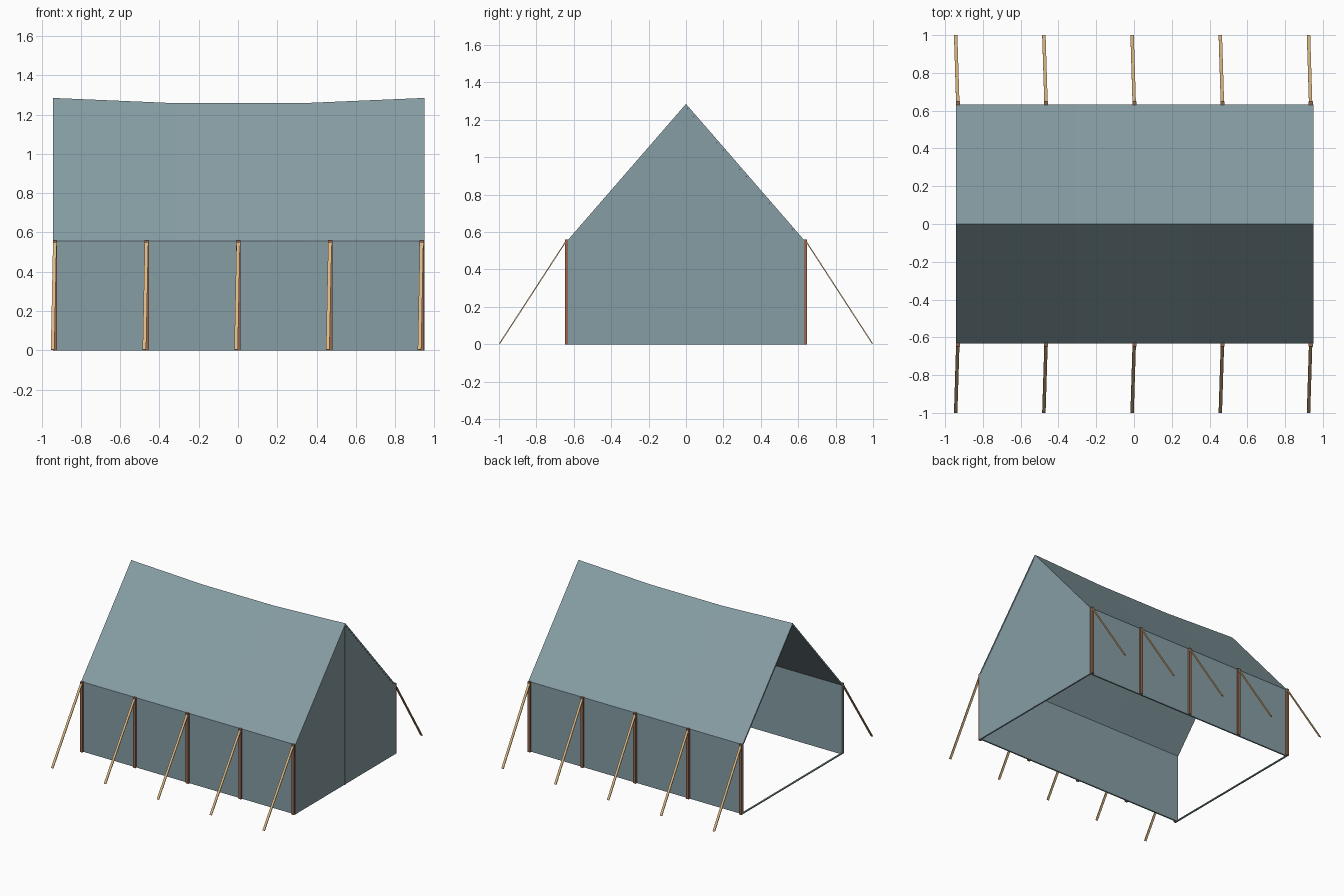
import bpy, bmesh
from mathutils import Vector, Matrix

if "Cube" in bpy.data.objects:
    bpy.data.objects.remove(bpy.data.objects["Cube"])

X0, X1 = -0.943, 0.950      # open end, closed end
W, EAVE, PEAK, SAG = 0.632, 0.557, 1.285, 1.258
THICK = 0.012


def material(name, rgb):
    m = bpy.data.materials.new(name)
    m.diffuse_color = (*rgb, 1)
    m.use_nodes = True
    m.node_tree.nodes["Principled BSDF"].inputs["Base Color"].default_value = m.diffuse_color
    return m


CANVAS = material("canvas", (0.24, 0.34, 0.37))
WOOD = material("wood", (0.30, 0.14, 0.08))
ROPE = material("rope", (0.72, 0.48, 0.23))


def finish(bm, name, mat):
    mesh = bpy.data.meshes.new(name)
    bm.to_mesh(mesh)
    bm.free()
    ob = bpy.data.objects.new(name, mesh)
    mesh.materials.append(mat)
    bpy.context.collection.objects.link(ob)
    return ob


def thicken(ob, t):
    mod = ob.modifiers.new("thickness", 'SOLIDIFY')
    mod.thickness = t
    mod.offset = -1
    mod.use_even_offset = True


def box(name, center, size, mat, rot=None):
    bm = bmesh.new()
    bmesh.ops.create_cube(bm, size=1)
    bm.transform(Matrix.Diagonal((*size, 1)))
    if rot:
        bm.transform(rot)
    bm.transform(Matrix.Translation(center))
    return finish(bm, name, mat)


# Side walls and sagging roof as one folded sheet
bm = bmesh.new()
rows = []
for x, ridge in ((X0, PEAK), (-0.31, SAG), (0.315, SAG), (X1, PEAK)):
    profile = ((-W, 0), (-W, EAVE), (0, ridge), (W, EAVE), (W, 0))
    rows.append([bm.verts.new((x, y, z)) for y, z in profile])
for a, b in zip(rows, rows[1:]):
    for j in range(4):
        bm.faces.new((a[j], b[j], b[j + 1], a[j + 1]))
thicken(finish(bm, "tent_walls_and_roof", CANVAS), THICK)

# Closed end: two door flaps meeting at a centre seam
for s, side in ((-1, "left"), (1, "right")):
    bm = bmesh.new()
    w = W - 0.006
    pts = ((0, 0), (w, 0), (w, EAVE - 0.004), (0, PEAK - 0.008))
    verts = [bm.verts.new((X1 - 0.002, s * y, z)) for y, z in pts]
    bm.faces.new(verts if s > 0 else verts[::-1])
    thicken(finish(bm, "door_flap_" + side, CANVAS), THICK)
box("door_seam", (X1 - 0.006, -0.004, 0.63), (0.014, 0.012, 1.26), CANVAS)

# Ground strip across the open end
box("ground_strip", (X0 + 0.006, 0, 0.004), (0.012, 2 * W - 0.02, 0.008), CANVAS)

# Posts and guy ropes along both sides
for s, side in ((-1, "front"), (1, "back")):
    for i in range(5):
        x = -0.932 + 0.467 * i
        box(f"{side}_post_{i + 1}", (x, s * 0.638, 0.28), (0.022, 0.020, 0.56), WOOD)
        top = Vector((x - 0.001, s * 0.642, 0.55))
        end = Vector((x - 0.012, s * 0.997, 0.003))
        d = end - top
        # flat ribbon: wide along x, thin across
        n = Vector((1, 0, 0)).cross(d).normalized()
        u = d.normalized()
        r = Matrix((n.cross(u), n, u)).transposed().to_4x4()
        box(f"{side}_rope_{i + 1}", (top + end) / 2, (0.018, 0.006, d.length), ROPE, r)
